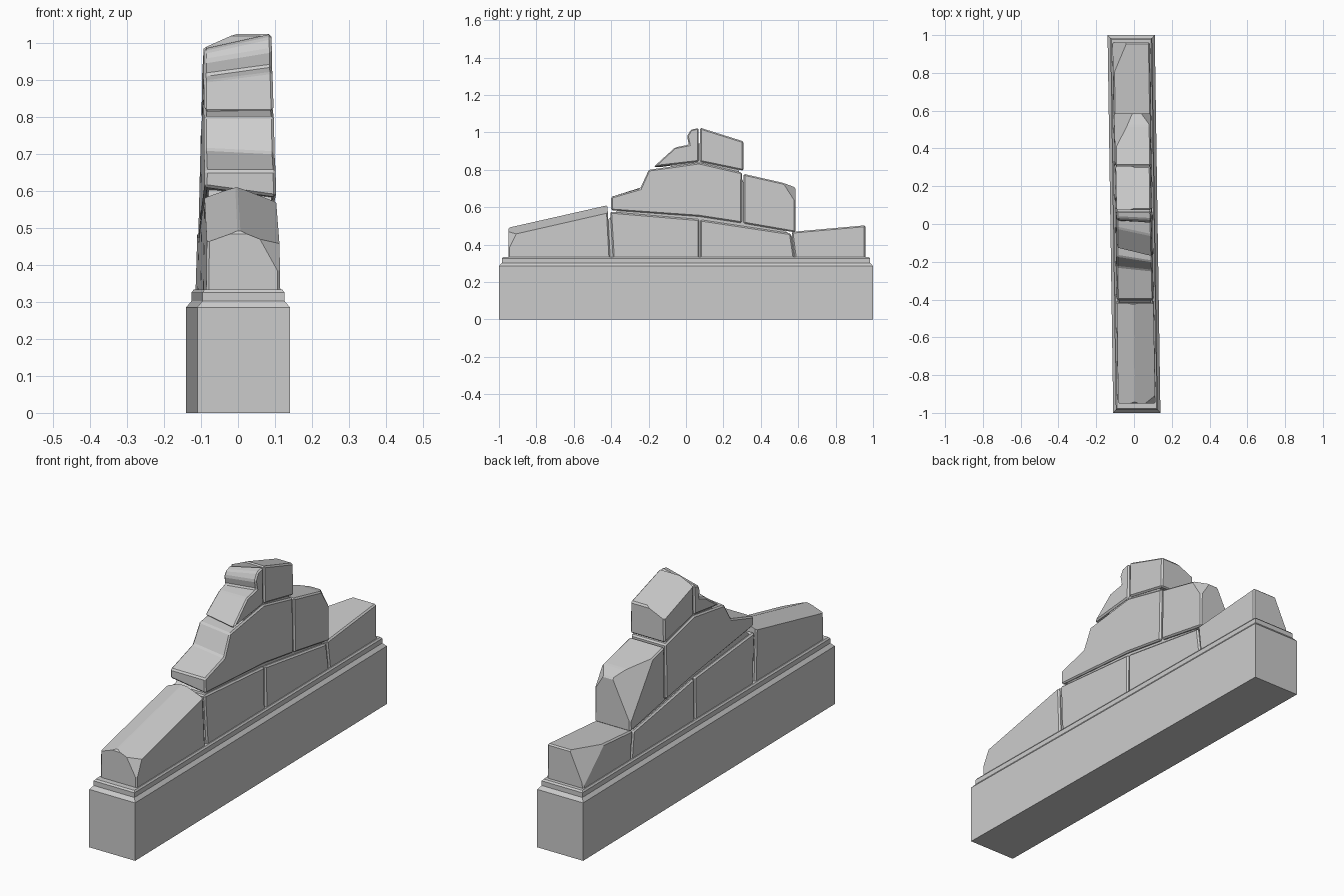
import bpy, bmesh
from mathutils import Vector

if "Cube" in bpy.data.objects:
    bpy.data.objects.remove(bpy.data.objects["Cube"])

SHEAR = -0.015  # the whole wall runs slightly askew in plan


def finish(bm, name):
    for v in bm.verts:
        v.co.x += SHEAR * v.co.y
    bmesh.ops.recalc_face_normals(bm, faces=bm.faces)
    me = bpy.data.meshes.new(name)
    bm.to_mesh(me)
    bm.free()
    bpy.context.collection.objects.link(bpy.data.objects.new(name, me))


def loft(bm, rings):
    loops = [[bm.verts.new(p) for p in ring] for ring in rings]
    n = len(loops[0])
    for a, b in zip(loops, loops[1:]):
        for i in range(n):
            bm.faces.new((a[i], a[(i + 1) % n], b[(i + 1) % n], b[i]))
    bm.faces.new(loops[0][::-1])
    bm.faces.new(loops[-1])
    bmesh.ops.recalc_face_normals(bm, faces=bm.faces)


def stone(name, right, left=None, cuts=(), half=None, bevel=0.007):
    """Side profile (y, z) spanned across the wall, then chipped by planes."""
    bm = bmesh.new()
    hw = lambda z: half or 0.1 - 0.013 * (z - 0.33)
    loft(bm, [[(-hw(z), y, z) for y, z in (left or right)],
              [(hw(z), y, z) for y, z in right]])
    if bevel:
        bmesh.ops.bevel(bm, geom=list(bm.edges), offset=bevel, segments=1,
                        affect='EDGES', profile=0.5)
    mid = sum((v.co for v in bm.verts), Vector()) / len(bm.verts)
    for p in cuts:
        a, b, c = map(Vector, p)
        n = (b - a).cross(c - a).normalized()
        if n.dot(mid - a) > 0:
            n = -n
        bmesh.ops.bisect_plane(bm, geom=bm.verts[:] + bm.edges[:] + bm.faces[:],
                               plane_co=a, plane_no=n, clear_outer=True)
        bmesh.ops.holes_fill(bm, edges=[e for e in bm.edges if e.is_boundary])
    finish(bm, name)


# plinth with sloped shoulder and thin ledge
bm = bmesh.new()
loft(bm, [[(-w, -l, z), (w, -l, z), (w, l, z), (-w, l, z)] for w, l, z in (
    (.125, 1, 0), (.125, 1, .285), (.111, .985, .302), (.111, .985, .325),
    (.105, .978, .333))])
finish(bm, "plinth")

# bottom course
stone("low_stone_front", [(-.95, .325), (-.405, .325), (-.42, .61), (-.95, .49)], cuts=[
    ((0, -.95, .487), (.1, -.95, .447), (0, -.42, .607)),
    ((.05, -.95, .46), (.1, -.95, .37), (.1, -.905, .46)),
    ((-.1, -.95, .46), (-.03, -.75, .53), (-.1, -.55, .55))])
stone("low_stone_mid_front", [(-.39, .325), (.07, .325), (.07, .535), (-.405, .575)])
stone("low_stone_mid_back", [(.077, .325), (.58, .325), (.56, .46), (.077, .533)])
stone("low_stone_back", [(.583, .325), (.96, .325), (.96, .503), (.565, .468)], cuts=[
    ((-.03, .96, .49), (-.1, .96, .34), (-.1, .80, .475))])

# middle course
stone("middle_stone_front", [(-.40, .583), (.07, .55), (.298, .515), (.3, .785),
                             (.07, .838), (-.2, .80), (-.245, .70), (-.40, .655)],
      left=[(-.40, .61), (.07, .55), (.298, .515), (.3, .785),
            (.07, .838), (-.17, .80), (-.225, .71), (-.40, .655)])
stone("middle_stone_back", [(.308, .513), (.585, .465), (.585, .705), (.52, .73), (.308, .778)],
      cuts=[((0, .585, .705), (-.1, .40, .74), (-.1, .585, .5)),
            ((.1, .51, .735), (.1, .585, .62), (.05, .585, .70))])

# top course
stone("top_stone_front", [(-.175, .815), (.068, .843), (.068, 1.025), (.025, 1.015),
                          (.005, .98), (.015, .935), (-.06, .92)],
      left=[(-.13, .815), (.068, .843), (.068, .985), (.035, .975),
            (.02, .95), (.025, .91), (-.02, .895)])
stone("top_stone_back", [(.075, .843), (.307, .795), (.307, .952), (.075, 1.025)],
      cuts=[((-.01, .08, 1.02), (-.1, .08, .98), (0, .3, .952))])

# recessed mortar filling the joints
stone("mortar_core", [(-.45, .32), (.65, .32), (.62, .4), (.5, .5), (.4, .6), (.32, .7),
                      (.26, .85), (.1, .94), (.05, .94), (-.05, .85), (-.2, .7),
                      (-.35, .6), (-.42, .53)], half=.085, bevel=0)
